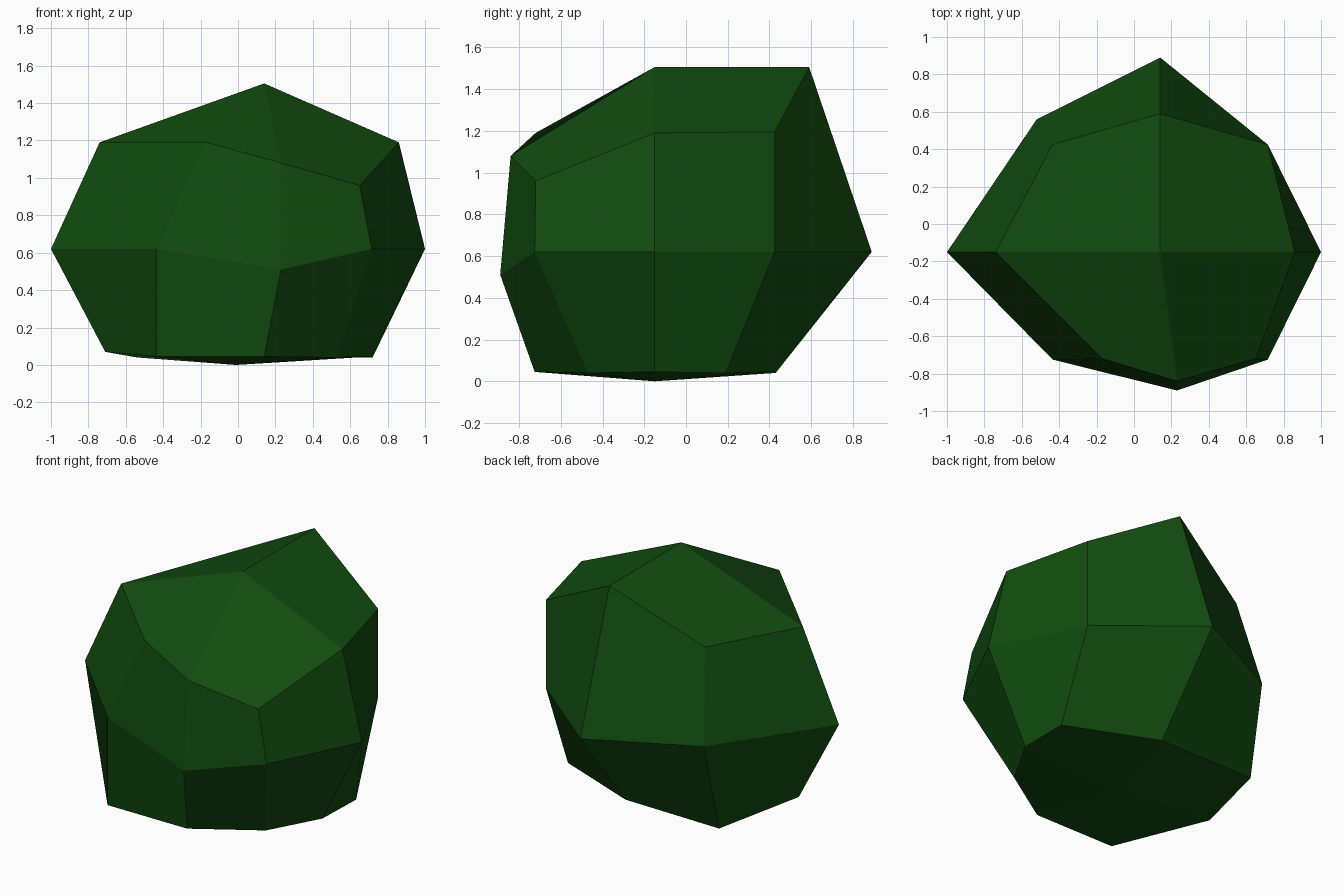
import bpy, bmesh
from mathutils import Vector

if "Cube" in bpy.data.objects:
    bpy.data.objects.remove(bpy.data.objects["Cube"])

# Dark green foliage colour
green = bpy.data.materials.new("dark_green")
green.diffuse_color = (0.006, 0.07, 0.005, 1)
green.use_nodes = True
green.node_tree.nodes["Principled BSDF"].inputs["Base Color"].default_value = green.diffuse_color

CENTRE = Vector((0.14, -0.15, 0.62))
EDGE, POLE = 0.575, 0.86   # offsets of cage edges/corners and of face centres

# Irregular lumps: cage point (x, y, z sign) -> pulled position
LUMPS = {
    (-1, 0, 0): (-1.0, -0.15, 0.62),
    (0, -1, 0): (0.23, -0.89, 0.51),
    (0, 1, 0): (0.14, 0.89, 0.62),
    (0, 0, 1): (0.14, -0.15, 1.505),
    (0, 0, -1): (-0.01, -0.15, 0.0),
    (1, 0, 1): (0.86, -0.15, 1.19),
    (-1, 0, 1): (-0.74, -0.15, 1.19),
    (0, 1, 1): (0.14, 0.59, 1.505),
    (0, -1, 1): (0.23, -0.84, 1.08),
    (-1, 0, -1): (-0.71, -0.15, 0.07),
    (-1, 1, 0): (-0.52, 0.56, 0.62),
    (1, -1, 1): (0.65, -0.72, 0.96),
    (-1, -1, 1): (-0.17, -0.72, 1.19),
    (1, -1, -1): (0.53, -0.47, 0.04),
    (1, 1, -1): (0.72, 0.19, 0.04),
    (-1, 1, -1): (-0.54, 0.43, 0.04),
}

# Bush: once-subdivided cube, rounded, then pulled into an uneven clump
bm = bmesh.new()
bmesh.ops.create_cube(bm, size=2)
bmesh.ops.subdivide_edges(bm, edges=bm.edges[:], cuts=1, use_grid_fill=True)
for v in bm.verts:
    key = tuple(round(c) for c in v.co)
    size = POLE if sum(map(abs, key)) == 1 else EDGE
    v.co = Vector(LUMPS[key]) if key in LUMPS else CENTRE + Vector(key) * size
bmesh.ops.recalc_face_normals(bm, faces=bm.faces[:])

mesh = bpy.data.meshes.new("bush")
bm.to_mesh(mesh)
bm.free()
mesh.materials.append(green)
bush = bpy.data.objects.new("bush", mesh)
bpy.context.collection.objects.link(bush)
